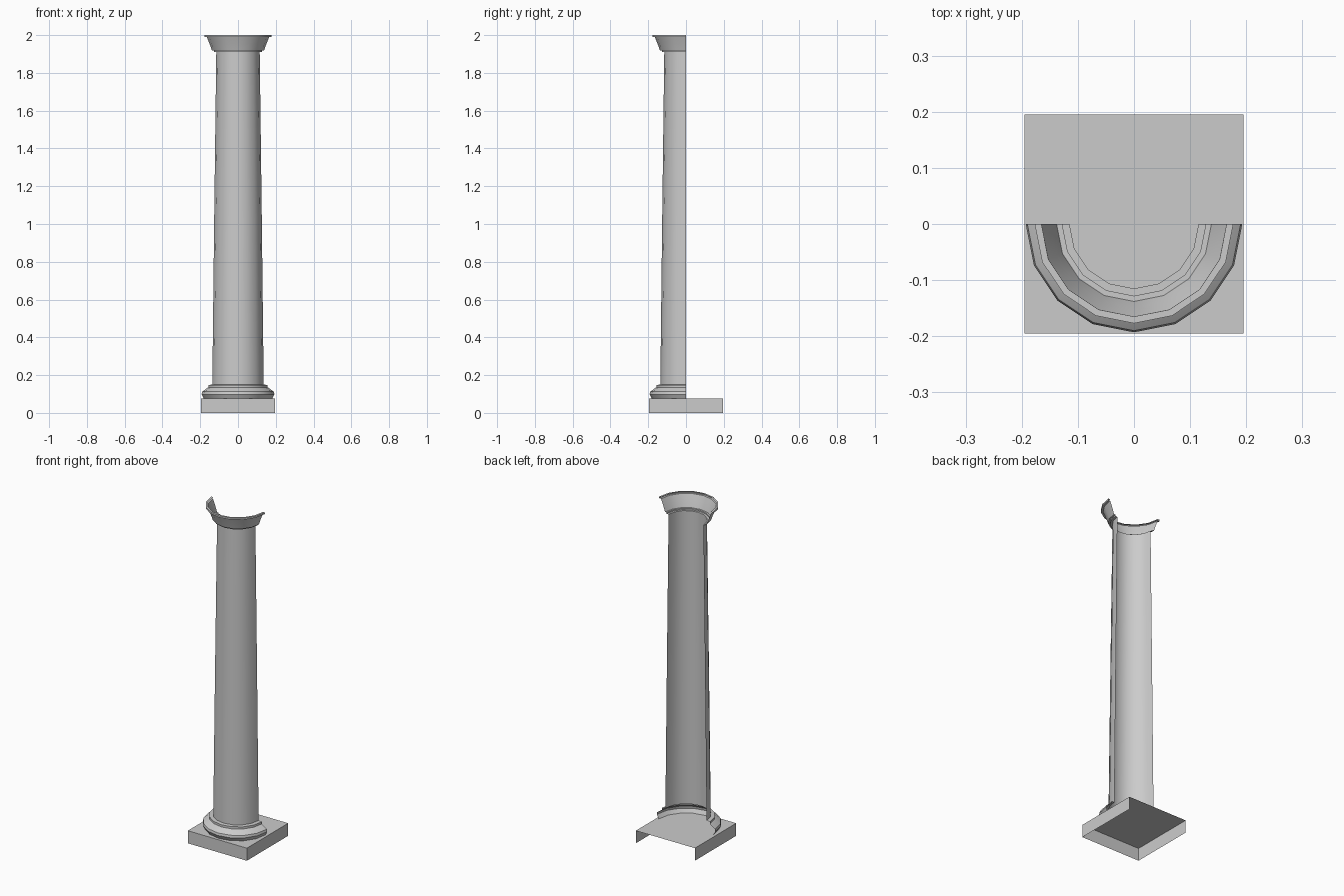
import bpy, bmesh
from math import pi, sin, cos

if "Cube" in bpy.data.objects:
    bpy.data.objects.remove(bpy.data.objects["Cube"])

SEGMENTS = 8  # sides around the half circle


def finish(name, bm):
    mesh = bpy.data.meshes.new(name)
    bm.to_mesh(mesh)
    bm.free()
    obj = bpy.data.objects.new(name, mesh)
    bpy.context.collection.objects.link(obj)
    return obj


def half_turned(name, profile):
    """Sweep an (r, z) profile around the front half circle as an open shell."""
    bm = bmesh.new()
    rings = []
    for r, z in profile:
        angles = [pi + pi * i / SEGMENTS for i in range(SEGMENTS + 1)]
        rings.append([bm.verts.new((r * cos(a), r * sin(a), z)) for a in angles])
    for low, high in zip(rings, rings[1:]):
        for i in range(SEGMENTS):
            bm.faces.new((low[i], low[i + 1], high[i + 1], high[i]))
    obj = finish(name, bm)
    bpy.ops.object.select_all(action='DESELECT')
    obj.select_set(True)
    bpy.context.view_layer.objects.active = obj
    bpy.ops.object.shade_smooth_by_angle(angle=0.5)
    return obj


# Square plinth, open at the back and underneath
bm = bmesh.new()
bmesh.ops.create_cube(bm, size=1)
bm.normal_update()
hidden = [f for f in bm.faces if f.normal.y > 0.9 or f.normal.z < -0.9]
bmesh.ops.delete(bm, geom=hidden, context='FACES_ONLY')
bmesh.ops.scale(bm, vec=(0.39, 0.39, 0.075), verts=bm.verts)
bmesh.ops.translate(bm, vec=(0, 0, 0.0375), verts=bm.verts)
finish("plinth", bm)

# Base moulding: torus, then a small fillet up to the shaft
half_turned("base_moulding", [
    (0.18, 0.075), (0.193, 0.098), (0.19, 0.112), (0.163, 0.132),
    (0.157, 0.135), (0.157, 0.148), (0.136, 0.15)])

# Tapered shaft
half_turned("shaft", [(0.136, 0.15), (0.126, 1.03), (0.115, 1.91)])

# Capital: neck ledge, flared bell and flat top lip
half_turned("capital", [
    (0.115, 1.91), (0.128, 1.91), (0.128, 1.918), (0.138, 1.918),
    (0.149, 1.95), (0.165, 1.99), (0.177, 1.99), (0.177, 2.0), (0.165, 2.0)])
